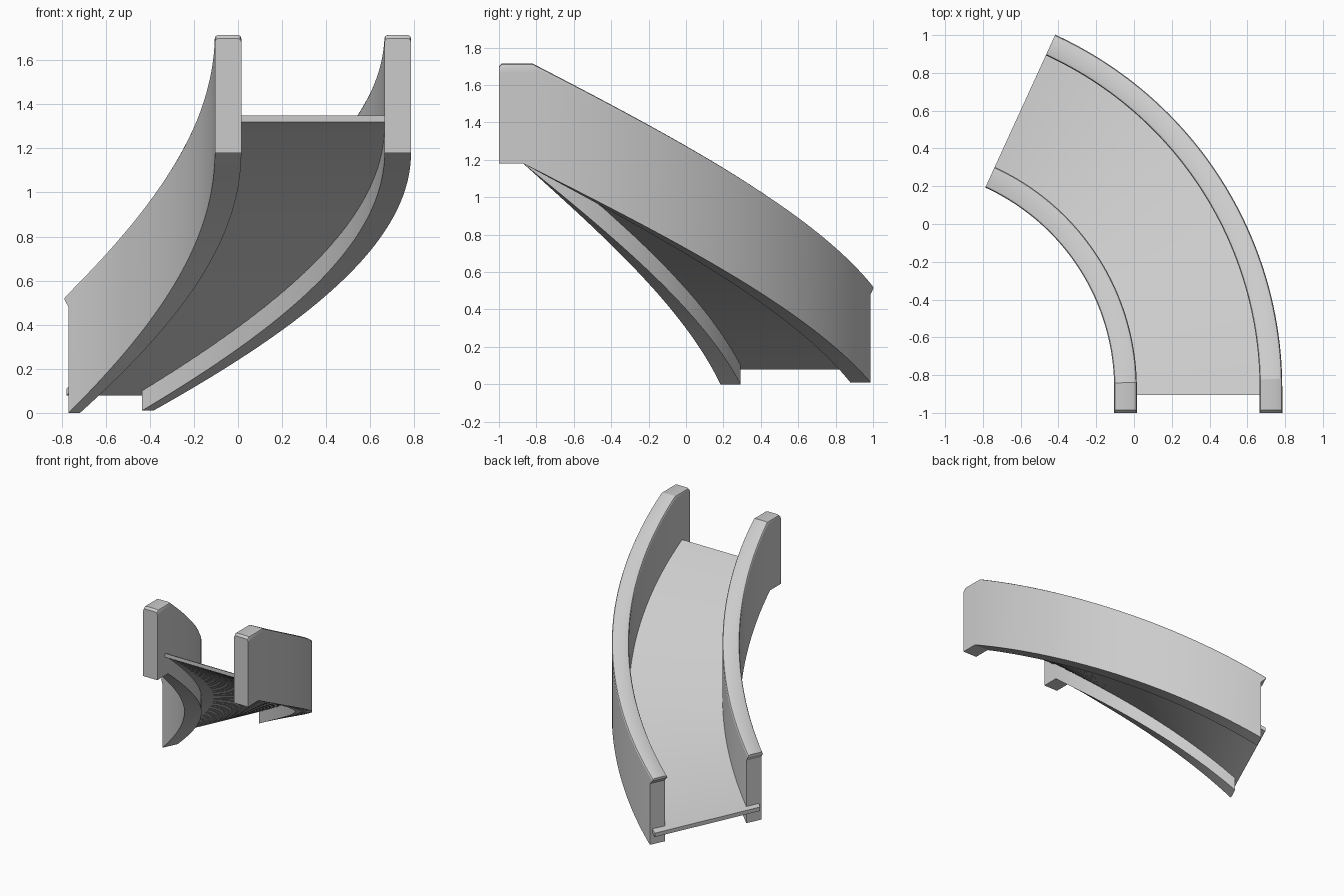
import bpy, bmesh, math

if "Cube" in bpy.data.objects:
    bpy.data.objects.remove(bpy.data.objects["Cube"])

CX, CY = -1.274, -0.87      # centre of the turn
END, LIP = 64.4, 65.4       # wall end angle, overhanging rim / floor end angle
N = 46


def place(r, s):
    """Point on the path: s < 0 is straight run (units), s >= 0 is angle (degrees)."""
    if s < 0:
        return CX + r, CY + s
    a = math.radians(s)
    return CX + r * math.cos(a), CY + r * math.sin(a)


def finish(name, bm):
    bmesh.ops.recalc_face_normals(bm, faces=bm.faces)
    me = bpy.data.meshes.new(name)
    bm.to_mesh(me)
    bm.free()
    ob = bpy.data.objects.new(name, me)
    bpy.context.collection.objects.link(ob)
    bpy.ops.object.select_all(action='DESELECT')
    ob.select_set(True)
    bpy.context.view_layer.objects.active = ob
    bpy.ops.object.shade_smooth_by_angle(angle=math.radians(25))
    return ob


def loft(bm, rings):
    rows = [[bm.verts.new(p) for p in ring] for ring in rings]
    n = len(rows[0])
    for a, b in zip(rows, rows[1:]):
        for i in range(n):
            j = (i + 1) % n
            bm.faces.new((a[i], a[j], b[j], b[i]))
    return rows


def top_z(s):
    return 1.715 - 1.185 * max(0, s - 1.4) / (LIP - 1.4)


# Side walls: swept profile with rounded top and a small overhang at the low end
def wall(name, r0, r1, low):
    b = 0.016
    rings = []
    stations = [-0.13, -0.115, -0.0001, 1.4]
    stations += [1.4 + (63.7 - 1.4) * i / N for i in range(1, N + 1)] + [END]
    for k, s in enumerate(stations):
        last = k == len(stations) - 1
        bottom = 1.18 - (1.18 - low) * max(0, s) / END
        st = LIP if last else s
        t = top_z(st) - (b if k == 0 else 0)
        prof = [(r0, bottom, s), (r1, bottom, s), (r1, t - 0.05, s),
                (r1, t - b, st), (r1 - b * 0.3, t - b * 0.3, st), (r1 - b, t, st),
                (r0 + b, t, st), (r0 + b * 0.3, t - b * 0.3, st), (r0, t - b, st),
                (r0, t - 0.05, s)]
        rings.append([(*place(r, q), z) for r, z, q in prof])
    bm = bmesh.new()
    rows = loft(bm, rings)
    bm.faces.new(rows[0])
    e = rows[-1]
    bm.faces.new((e[0], e[1], e[2], e[9]))
    bm.faces.new((e[9], e[2], e[3], e[8]))
    bm.faces.new(e[3:9])
    finish(name, bm)


wall("inner_wall", 1.169, 1.289, 0.0)
wall("outer_wall", 1.939, 2.059, 0.01)

# Sloping floor slab, let into both walls
rings = []
for s in [-0.035] + [LIP * i / N for i in range(N + 1)]:
    z = 1.35 - 0.5 * (s + 0.035) if s < 0 else 1.333 - (1.333 - 0.11) * s / LIP
    rings.append([(*place(r, s), z + d) for r, d in
                  ((1.19, -0.03), (2.04, -0.03), (2.04, 0), (1.19, 0))])
bm = bmesh.new()
rows = loft(bm, rings)
bm.faces.new(rows[0])
bm.faces.new(rows[-1])
finish("slide_floor", bm)
